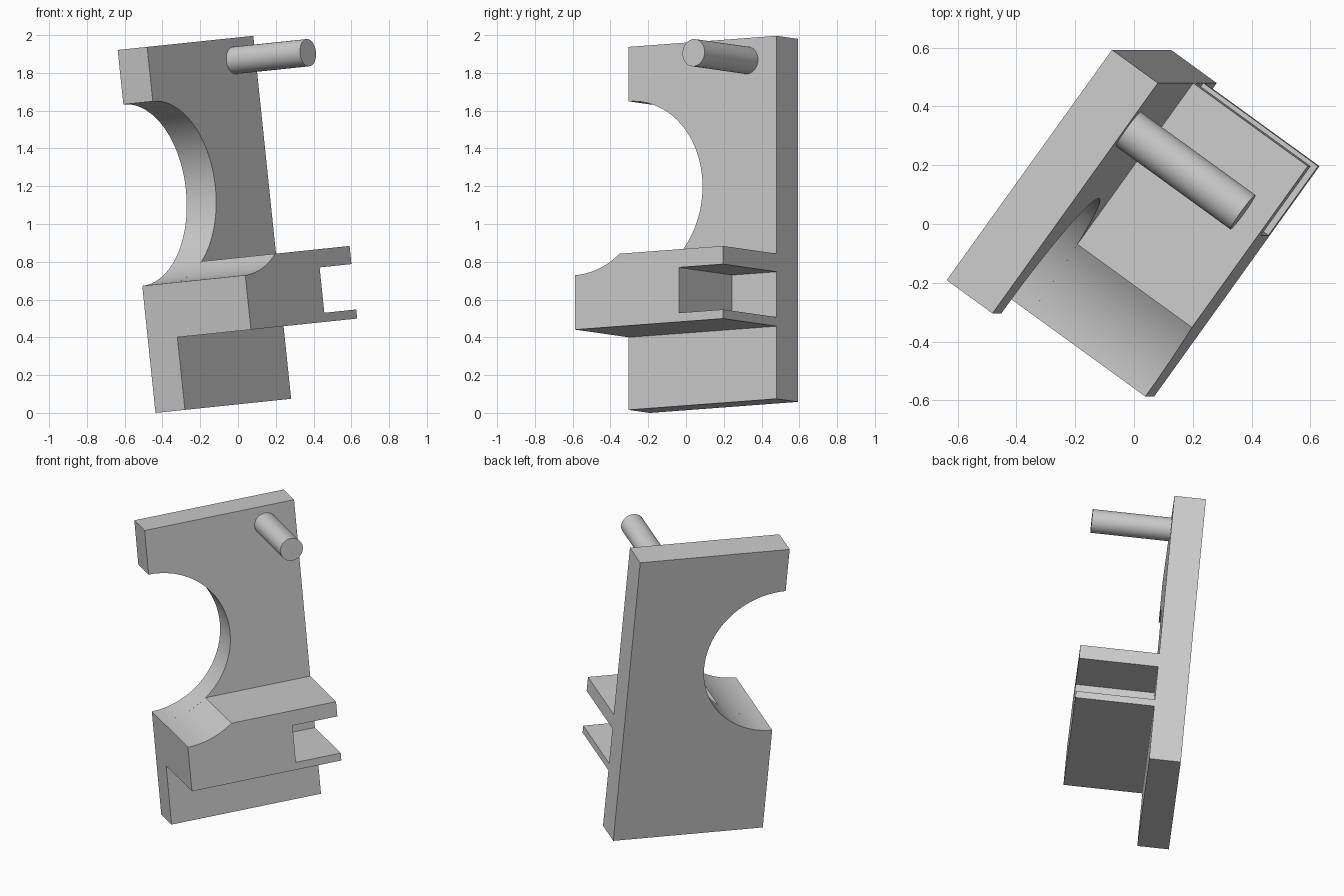
import bpy, bmesh, math
from mathutils import Matrix, Vector

cube = bpy.data.objects.get("Cube")
if cube:
    bpy.data.objects.remove(cube, do_unlink=True)

# Tilted frame: across = plate width, up = plate height, out = away from the plate
UNIT = 1.932
up = Vector((-0.1036, 0, 0.9946)).normalized()
across = Vector((0.582, 0.811, 0.062))
across = (across - up * across.dot(up)).normalized()
out = across.cross(up)
FRAME = Matrix.Translation((-0.281, -0.304, 0.016)) @ \
    Matrix((across, up, out)).transposed().to_4x4() @ Matrix.Scale(UNIT, 4)

grey = bpy.data.materials.new("light grey")
grey.use_nodes = True
colour = (0.6, 0.6, 0.6, 1)
grey.diffuse_color = colour
grey.node_tree.nodes["Principled BSDF"].inputs["Base Color"].default_value = colour


def arc(start, end, steps=40, centre=(0, 0.6), radius=0.25):
    """Points along an arc, angles in radians."""
    angles = [start + (end - start) * i / steps for i in range(steps + 1)]
    return [(centre[0] + radius * math.cos(a), centre[1] + radius * math.sin(a)) for a in angles]


def extrude(name, profile, bottom, top):
    """Solid made from an anticlockwise outline, placed in the tilted frame."""
    bm = bmesh.new()
    face = bm.faces.new([bm.verts.new((x, y, bottom)) for x, y in profile])
    moved = bmesh.ops.extrude_face_region(bm, geom=[face])["geom"]
    bmesh.ops.translate(bm, vec=(0, 0, top - bottom),
                        verts=[v for v in moved if isinstance(v, bmesh.types.BMVert)])
    bmesh.ops.recalc_face_normals(bm, faces=bm.faces)
    bm.transform(FRAME)
    mesh = bpy.data.meshes.new(name)
    bm.to_mesh(mesh)
    bm.free()
    mesh.materials.append(grey)
    obj = bpy.data.objects.new(name, mesh)
    bpy.context.collection.objects.link(obj)
    bpy.ops.object.select_all(action='DESELECT')
    obj.select_set(True)
    bpy.context.view_layer.objects.active = obj
    bpy.ops.object.shade_smooth_by_angle(angle=math.radians(25))
    return obj


# Upright plate with a half-round bite in its left edge
extrude("back_plate",
        [(0, 0), (0.5, 0), (0.5, 1), (0, 1)] + arc(math.pi / 2, -math.pi / 2),
        -0.1, 0)

# Projecting block: slotted right end, top corner scooped by the same circle
extrude("slotted_block",
        [(0, 0.2), (0.5, 0.2), (0.5, 0.225), (0.35, 0.225), (0.35, 0.35),
         (0.5, 0.35), (0.5, 0.4)] + arc(-math.asin(0.8), -math.pi / 2, 16),
        0, 0.25)

# Round peg near the top right corner
extrude("peg", arc(0, math.tau * 47 / 48, 47, (0.4, 0.9385), 0.0375), 0, 0.25)
